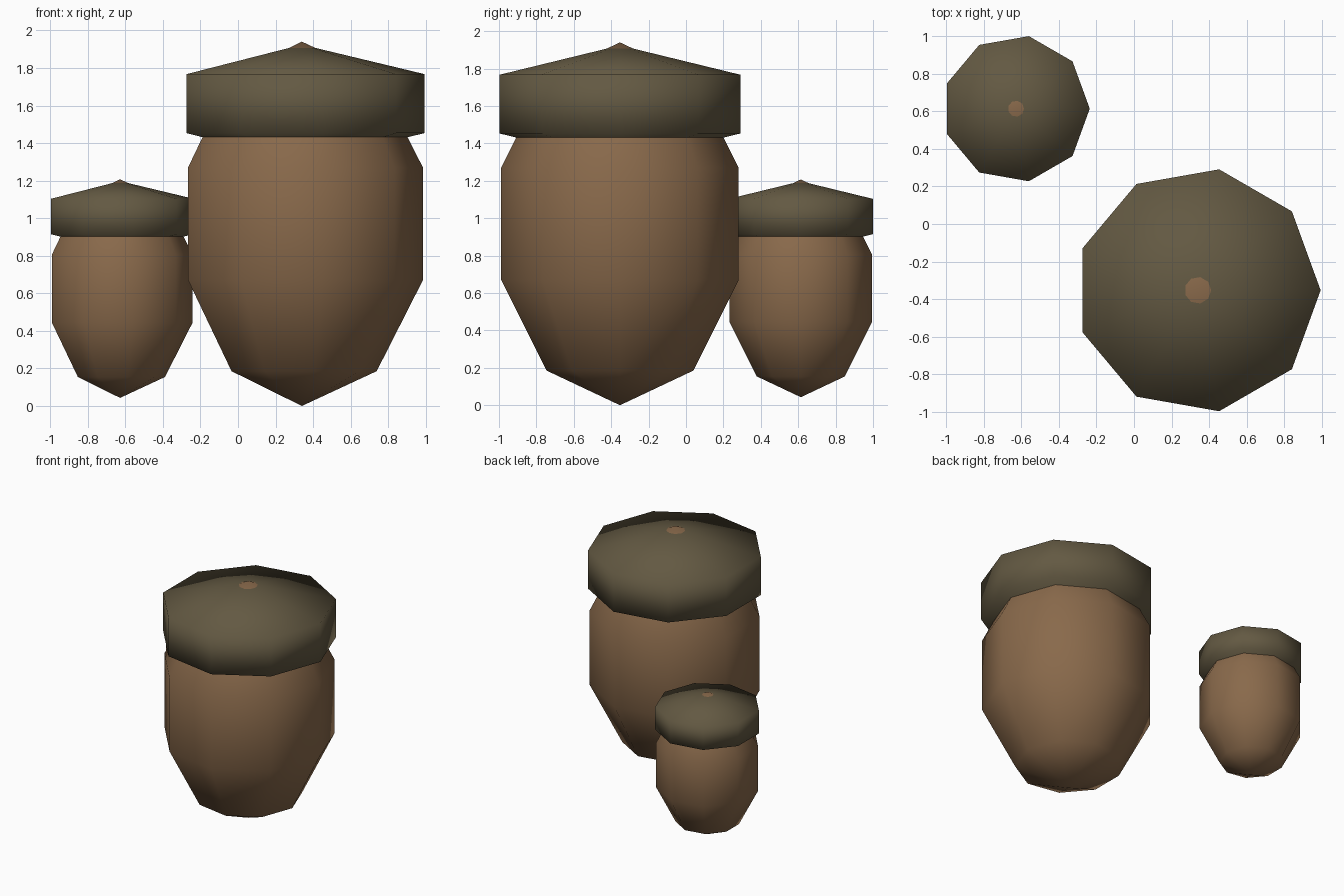
import bpy
import bmesh
from math import sin, cos, pi, tau

cube = bpy.data.objects.get("Cube")
if cube:
    bpy.data.objects.remove(cube, do_unlink=True)


def make_material(name, rgb):
    mat = bpy.data.materials.new(name)
    color = (*rgb, 1.0)
    mat.diffuse_color = color
    mat.use_nodes = True
    bsdf = next(n for n in mat.node_tree.nodes if n.type == 'BSDF_PRINCIPLED')
    bsdf.inputs["Base Color"].default_value = color
    bsdf.inputs["Roughness"].default_value = 0.8
    return mat


nut_brown = make_material("nut brown", (0.25, 0.142, 0.07))
cap_olive = make_material("cap olive brown", (0.125, 0.1, 0.055))
SIDES = 9


def ellipsoid(name, center, radius, half_height, rings, mat):
    """Low-poly smooth ellipsoid with a corner facing +x."""
    bm = bmesh.new()
    bottom = bm.verts.new((0, 0, -half_height))
    top = bm.verts.new((0, 0, half_height))
    loops = []
    for i in range(1, rings):
        a = pi * i / rings
        r, z = radius * sin(a), -half_height * cos(a)
        loops.append([bm.verts.new((r * cos(tau * k / SIDES), r * sin(tau * k / SIDES), z))
                      for k in range(SIDES)])
    for k in range(SIDES):
        n = (k + 1) % SIDES
        bm.faces.new((bottom, loops[0][n], loops[0][k]))
        bm.faces.new((top, loops[-1][k], loops[-1][n]))
        for low, high in zip(loops, loops[1:]):
            bm.faces.new((low[k], low[n], high[n], high[k]))
    bmesh.ops.recalc_face_normals(bm, faces=bm.faces)
    for face in bm.faces:
        face.smooth = True
    mesh = bpy.data.meshes.new(name)
    bm.to_mesh(mesh)
    bm.free()
    mesh.materials.append(mat)
    obj = bpy.data.objects.new(name, mesh)
    obj.location = center
    bpy.context.collection.objects.link(obj)
    return obj


def acorn(size, x, y, base, scale):
    # The nut tip pokes through the cap as a small stem
    ellipsoid(size + "_nut", (x, y, base + 0.97 * scale),
              0.678 * scale, 0.97 * scale, 5, nut_brown)
    ellipsoid(size + "_cap", (x, y, base + 1.61 * scale),
              0.755 * scale, 0.314 * scale, 3, cap_olive)


acorn("large", 0.34, -0.353, 0.0, 1.0)
acorn("small", -0.628, 0.614, 0.043, 0.6)
